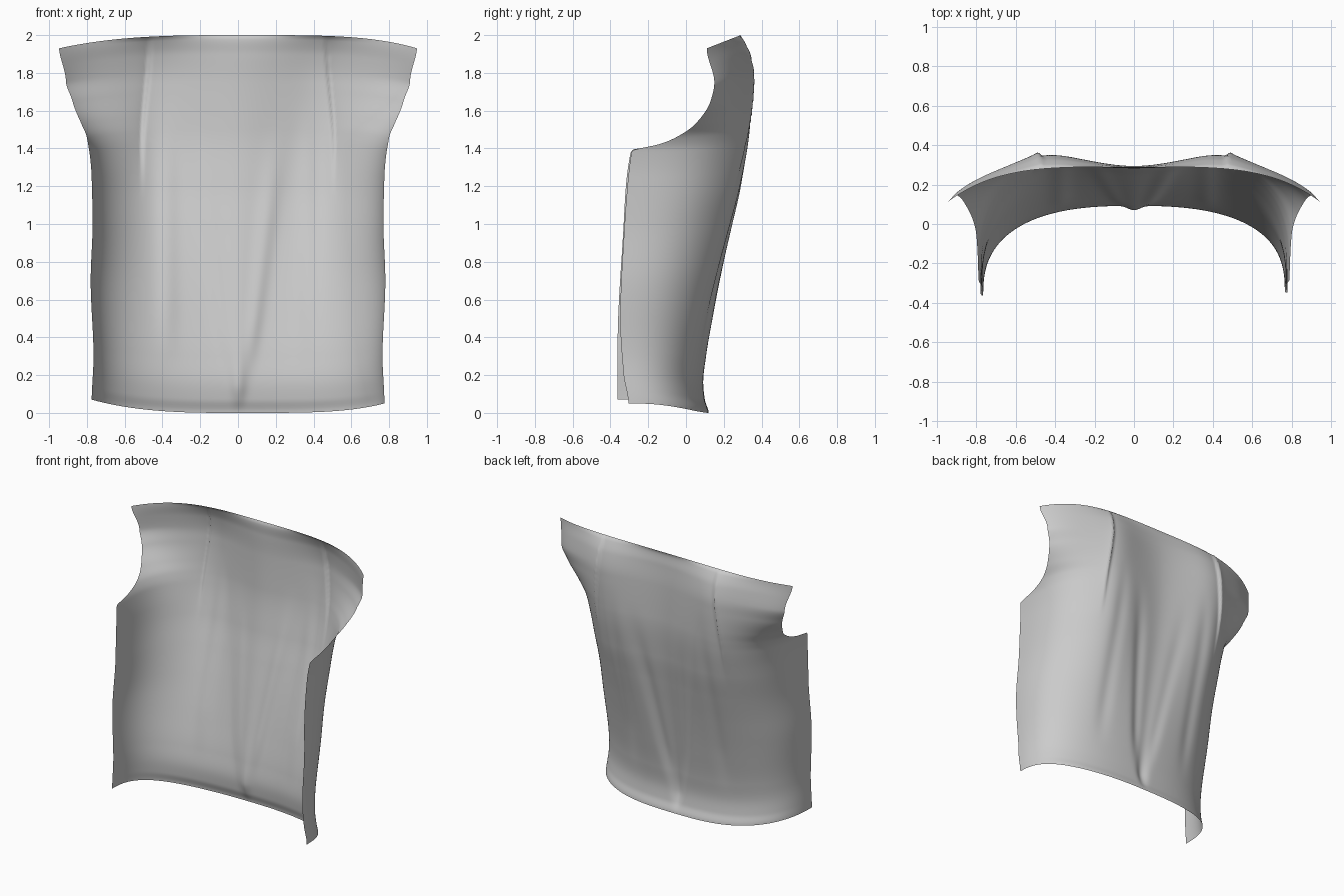
import bpy, bmesh, math

cube = bpy.data.objects.get("Cube")
if cube:
    bpy.data.objects.remove(cube, do_unlink=True)


def curve(points, t):
    """Smooth interpolation through (key, value) points."""
    if t <= points[0][0]:
        return points[0][1]
    if t >= points[-1][0]:
        return points[-1][1]

    def slope(i):
        if i == 0 or i == len(points) - 1:
            return 0.0
        a = (points[i][1] - points[i - 1][1]) / (points[i][0] - points[i - 1][0])
        b = (points[i + 1][1] - points[i][1]) / (points[i + 1][0] - points[i][0])
        return 0.0 if a * b <= 0 else 2 * a * b / (a + b)

    i = max(k for k in range(len(points) - 1) if points[k][0] <= t)
    (t0, v0), (t1, v1) = points[i], points[i + 1]
    h = t1 - t0
    u = (t - t0) / h
    return ((1 + 2 * u) * (1 - u) ** 2 * v0 + u * (1 - u) ** 2 * h * slope(i)
            + u * u * (3 - 2 * u) * v1 + u * u * (u - 1) * h * slope(i + 1))


def bump(d, width):
    return math.exp(-(d / width) ** 2)


def ramp(a, b, t):
    u = min(1, max(0, (t - a) / (b - a)))
    return u * u * (3 - 2 * u)


# Untrimmed body, keyed by height: spine depth, side depth, half width
SPINE = [(0, .12), (.07, .10), (.16, .092), (.3, .108), (.5, .143), (.8, .2),
         (1.0, .24), (1.2, .278), (1.5, .312), (1.75, .316), (1.9, .306), (2, .29)]
UPPER = [(1.46, -.25), (1.53, -.15), (1.65, -.02), (1.75, .08), (1.93, .11)]
SIDE_LEFT = [(.05, -.305), (.2, -.33), (.5, -.348), (1.0, -.325), (1.3, -.3), (1.39, -.285)] + UPPER
SIDE_RIGHT = [(.07, -.362), (.35, -.362), (1.0, -.33), (1.2, -.318), (1.39, -.29)] + UPPER
WIDTH = [(.05, .775), (.3, .765), (.7, .78), (1.0, .77), (1.25, .775), (1.39, .788),
         (1.46, .812), (1.53, .862), (1.65, .943), (1.75, .965), (1.93, .947)]
# Cross-section exponents: how square the corners are
ROUND = [(.05, 2.5), (.8, 2.6), (1.2, 2.9), (1.39, 3), (1.46, 2.8), (1.53, 2.3),
         (1.65, 1.7), (1.75, 1.3), (1.93, 1.0)]
POWER = [(.05, 2.6), (.6, 2.7), (1.0, 3.1), (1.39, 3.8), (1.5, 4)]
# Depth at which the armhole cuts the body
ARMHOLE = [(1.38, -.4), (1.395, -.28), (1.42, -.15), (1.46, -.05), (1.53, .05),
           (1.65, .13), (1.75, .15), (1.93, .11)]


def folds(x, s):
    """Depth change from pleats and drape folds."""
    a = abs(x)
    top = math.sqrt(max(0, 1 - (max(0, s - 1.75) / .25) ** 2))      # roll at the top edge
    y = .042 * bump(a - .45, .2) * ramp(.2, 1.4, s) * top          # shoulder blades
    y -= .022 * bump(x, .025 + .1 * s) * top * ramp(0, .15, s)      # centre valley
    y -= (.016 if x > 0 else .008) * bump(a - .03 - .12 * s, .03 + .02 * s) \
        * ramp(.15, .5, s) * (1 - ramp(1.0, 1.6, s))               # spreading folds
    y -= .01 * bump(a - .37, .05) * ramp(.2, .6, s) * (1 - ramp(1.2, 1.7, s))
    d = a - .475 - .04 * ramp(1.4, 2, 3.4 - s)                     # shoulder pleat
    pleat = bump(d, .012) if d < 0 else math.exp(-d / .05)
    return y + .02 * pleat * ramp(1.1, 1.6, s) * top


def point(u, v):
    s = 2 * v
    q = abs(math.sin(u * math.pi / 2))
    left = u > 0
    ze = (.05 if left else .07) + s * (.94 if left else .93)
    side = curve(SIDE_LEFT if left else SIDE_RIGHT, ze)
    spine, outer, power = curve(SPINE, s), curve(ROUND, ze), curve(POWER, ze)
    cut = max(0, (curve(ARMHOLE, ze) - side) / (spine - side))
    r = q * (1 - cut ** outer) ** (1 / power)
    x = math.copysign(r * curve(WIDTH, ze), u)
    y = side + (spine - side) * max(0, 1 - r ** power) ** (1 / outer)
    return x, y + folds(x, s) * (1 - q ** 8), s + (ze - s) * q ** (4 if left else 3)


# Draped back panel as one open sheet
COLS, ROWS = 180, 160
bm = bmesh.new()
grid = [[bm.verts.new(point(2 * i / COLS - 1, j / ROWS)) for i in range(COLS + 1)]
        for j in range(ROWS + 1)]
for j in range(ROWS):
    for i in range(COLS):
        bm.faces.new((grid[j][i], grid[j + 1][i], grid[j + 1][i + 1], grid[j][i + 1]))
mesh = bpy.data.meshes.new("back_panel")
bm.to_mesh(mesh)
bm.free()
panel = bpy.data.objects.new("back_panel", mesh)
bpy.context.collection.objects.link(panel)
mesh.shade_smooth()

# Plain grey cloth
cloth = bpy.data.materials.new("grey_cloth")
cloth.use_nodes = True
color = (.6, .6, .6, 1)
cloth.diffuse_color = color
cloth.node_tree.nodes["Principled BSDF"].inputs["Base Color"].default_value = color
mesh.materials.append(cloth)
